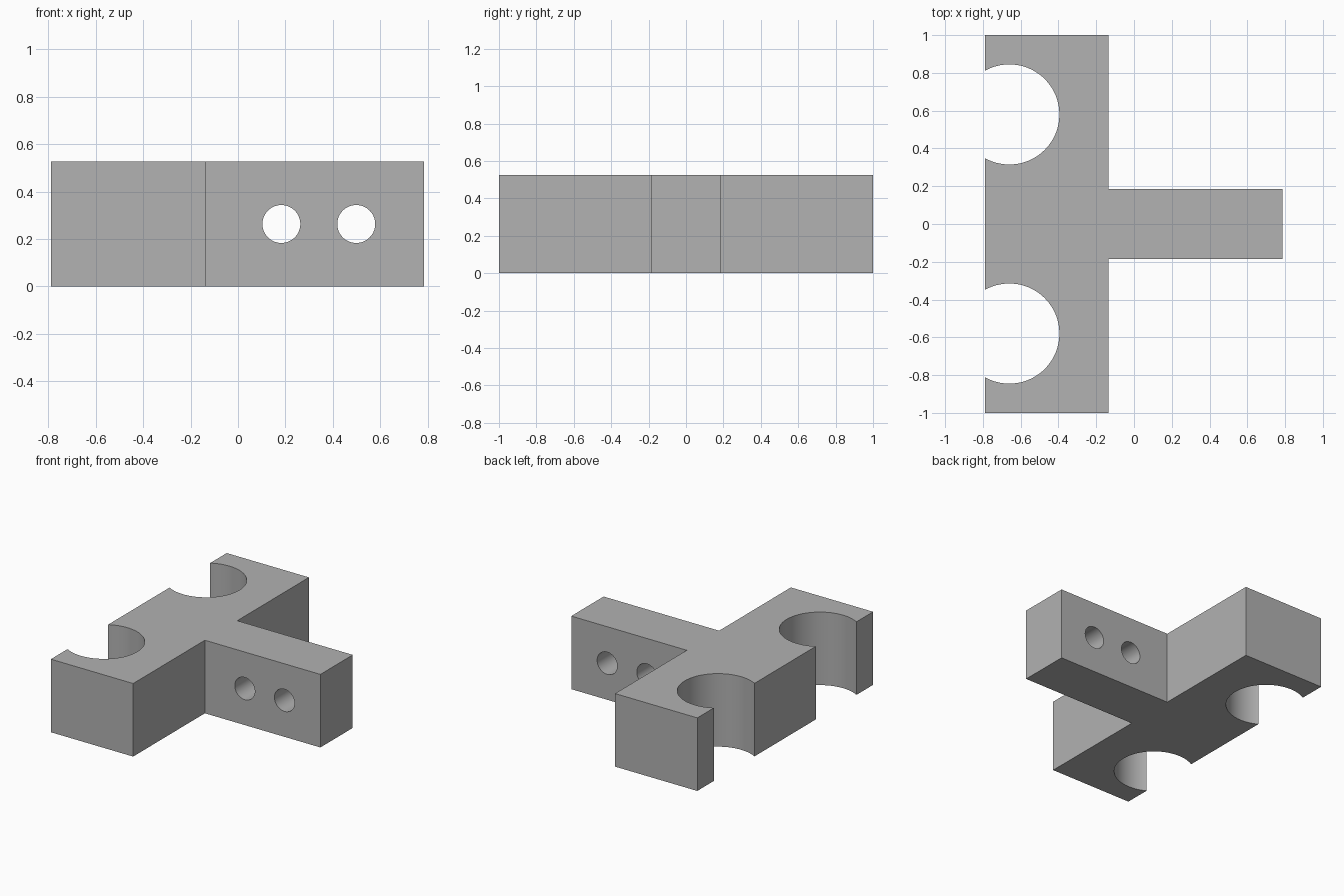
import bpy
import bmesh
import math

HEIGHT = 0.526
BACK_X, STEP_X, END_X = -0.79, -0.135, 0.785
ARM_Y = 0.184

cube = bpy.data.objects.get("Cube")
if cube:
    bpy.data.objects.remove(cube, do_unlink=True)

grey = bpy.data.materials.new("plain grey")
grey.use_nodes = True
colour = (0.445, 0.445, 0.445, 1)
grey.diffuse_color = colour
grey.node_tree.nodes["Principled BSDF"].inputs["Base Color"].default_value = colour


def extrude_outline(name, points, height):
    """Make a solid from a flat outline, extruded upward."""
    bm = bmesh.new()
    face = bm.faces.new([bm.verts.new((x, y, 0)) for x, y in points])
    result = bmesh.ops.extrude_face_region(bm, geom=[face])
    verts = [v for v in result["geom"] if isinstance(v, bmesh.types.BMVert)]
    bmesh.ops.translate(bm, verts=verts, vec=(0, 0, height))
    bmesh.ops.recalc_face_normals(bm, faces=bm.faces)
    mesh = bpy.data.meshes.new(name)
    bm.to_mesh(mesh)
    bm.free()
    obj = bpy.data.objects.new(name, mesh)
    bpy.context.collection.objects.link(obj)
    obj.data.materials.append(grey)
    return obj


def cut_cylinder(target, location, radius, depth, rotation=(0, 0, 0)):
    """Bore a round hole through the target."""
    bpy.ops.mesh.primitive_cylinder_add(vertices=96, radius=radius, depth=depth,
                                        location=location, rotation=rotation)
    cutter = bpy.context.object
    cutter.name = "hole_cutter"
    cutter.hide_render = True
    cutter.data.materials.append(grey)
    mod = target.modifiers.new("bore", 'BOOLEAN')
    mod.operation = 'DIFFERENCE'
    mod.solver = 'EXACT'
    mod.object = cutter
    bpy.context.view_layer.objects.active = target
    bpy.ops.object.modifier_apply(modifier=mod.name)
    bpy.data.objects.remove(cutter, do_unlink=True)


# T-shaped block: crossbar along y, arm along +x
half = [(BACK_X, 1), (STEP_X, 1), (STEP_X, ARM_Y), (END_X, ARM_Y)]
outline = half + [(x, -y) for x, y in reversed(half)]
bracket = extrude_outline("t_bracket", outline, HEIGHT)

# Open round sockets in the crossbar
for side in (-1, 1):
    cut_cylinder(bracket, (-0.66, side * 0.58, HEIGHT / 2), 0.265, 1)

# Bolt holes through the arm
for x in (0.183, 0.499):
    cut_cylinder(bracket, (x, 0, HEIGHT / 2), 0.08, 1, (math.pi / 2, 0, 0))

# Smooth bores with crisp outer edges
bpy.ops.object.select_all(action='DESELECT')
bracket.select_set(True)
bpy.context.view_layer.objects.active = bracket
bpy.ops.object.shade_smooth_by_angle(angle=math.radians(30))
